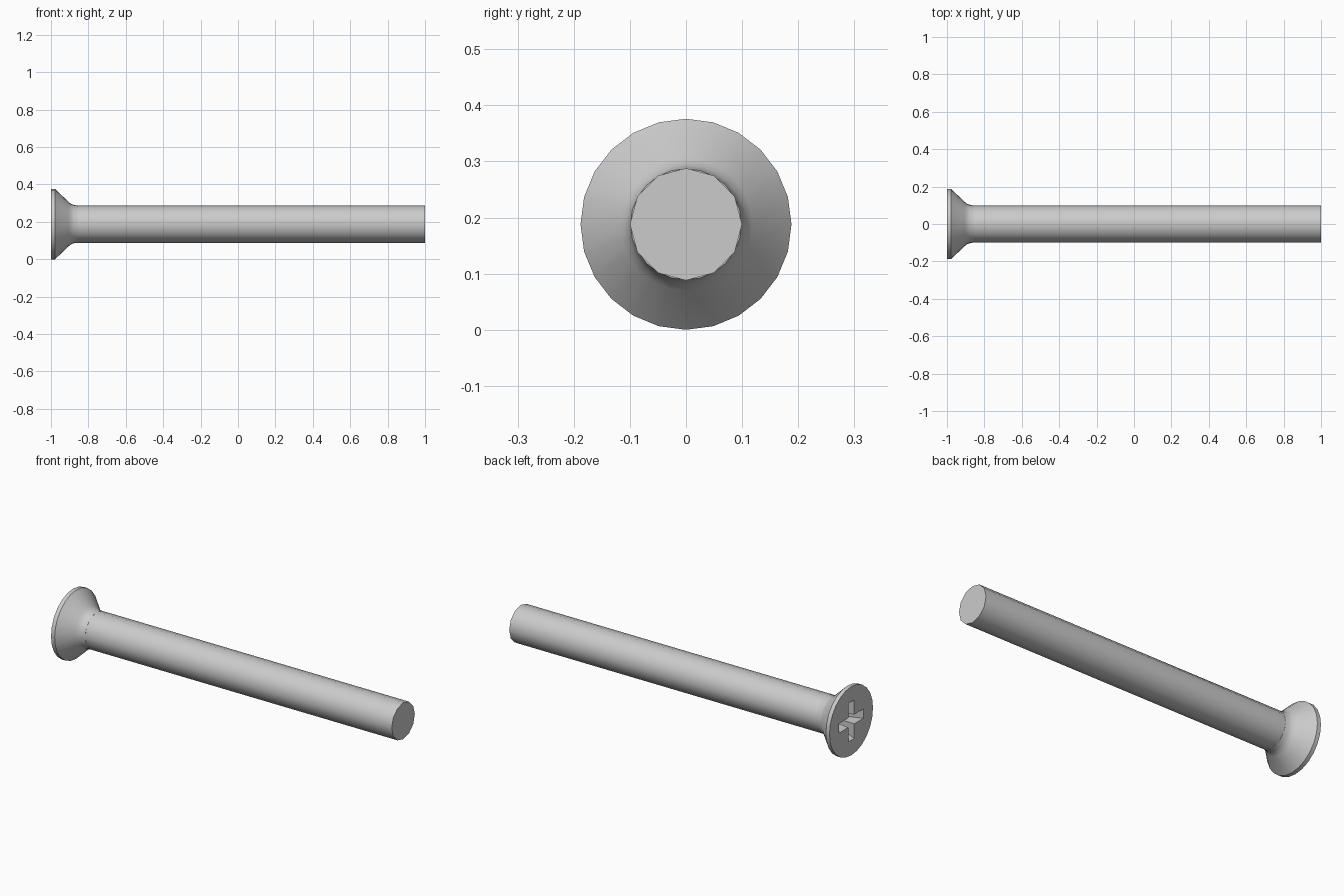
import bpy
import bmesh
from math import sin, cos, tau, radians

cube = bpy.data.objects.get("Cube")
if cube:
    bpy.data.objects.remove(cube, do_unlink=True)

AXIS_Z = 0.188
steel = bpy.data.materials.new("grey steel")
steel.use_nodes = True
steel.diffuse_color = (0.6, 0.6, 0.6, 1)
steel.node_tree.nodes["Principled BSDF"].inputs["Base Color"].default_value = (0.6, 0.6, 0.6, 1)


def loft(name, sections):
    """Join matching (x, outline) sections along the screw axis and cap both ends."""
    bm = bmesh.new()
    rings = [[bm.verts.new((x, y, z + AXIS_Z)) for y, z in outline] for x, outline in sections]
    for a, b in zip(rings, rings[1:]):
        for i in range(len(a)):
            j = (i + 1) % len(a)
            bm.faces.new((a[i], a[j], b[j], b[i]))
    bm.faces.new(rings[0])
    bm.faces.new(rings[-1])
    bmesh.ops.recalc_face_normals(bm, faces=bm.faces)
    mesh = bpy.data.meshes.new(name)
    bm.to_mesh(mesh)
    bm.free()
    mesh.materials.append(steel)
    obj = bpy.data.objects.new(name, mesh)
    bpy.context.collection.objects.link(obj)
    return obj


def circle(radius, sides):
    return [(radius * sin(tau * i / sides), radius * cos(tau * i / sides)) for i in range(sides)]


def cross(length, width):
    """Plus-shaped outline made by turning one arm four times."""
    points = []
    y, z = (length, length, width), (-width, width, width)
    for quarter in range(4):
        c, s = cos(tau * quarter / 4), sin(tau * quarter / 4)
        points += [(a * c - b * s, a * s + b * c) for a, b in zip(y, z)]
    return points


def activate(obj):
    bpy.ops.object.select_all(action='DESELECT')
    obj.select_set(True)
    bpy.context.view_layer.objects.active = obj


# Countersunk head: flat rim, cone and a small fillet to the shaft
profile = [(-1, 0.188), (-0.978, 0.188), (-0.905, 0.118), (-0.89, 0.107),
           (-0.875, 0.102), (-0.855, 0.099)]
head = loft("countersunk_head", [(x, circle(r, 24)) for x, r in profile])

# Tapered cross recess for the driver
cutter = loft("recess_cutter", [(-1.01, cross(0.11, 0.026)), (-0.905, cross(0.06, 0.02))])
cutter.hide_render = True
cut = head.modifiers.new("driver_recess", 'BOOLEAN')
cut.operation = 'DIFFERENCE'
cut.solver = 'EXACT'
cut.object = cutter
activate(head)
bpy.ops.object.modifier_apply(modifier=cut.name)
bpy.data.objects.remove(cutter, do_unlink=True)

# Plain straight shaft
shaft = loft("shaft", [(-0.885, circle(0.1, 12)), (1, circle(0.1, 12))])

for part in (head, shaft):
    activate(part)
    bpy.ops.object.shade_smooth_by_angle(angle=radians(38))
